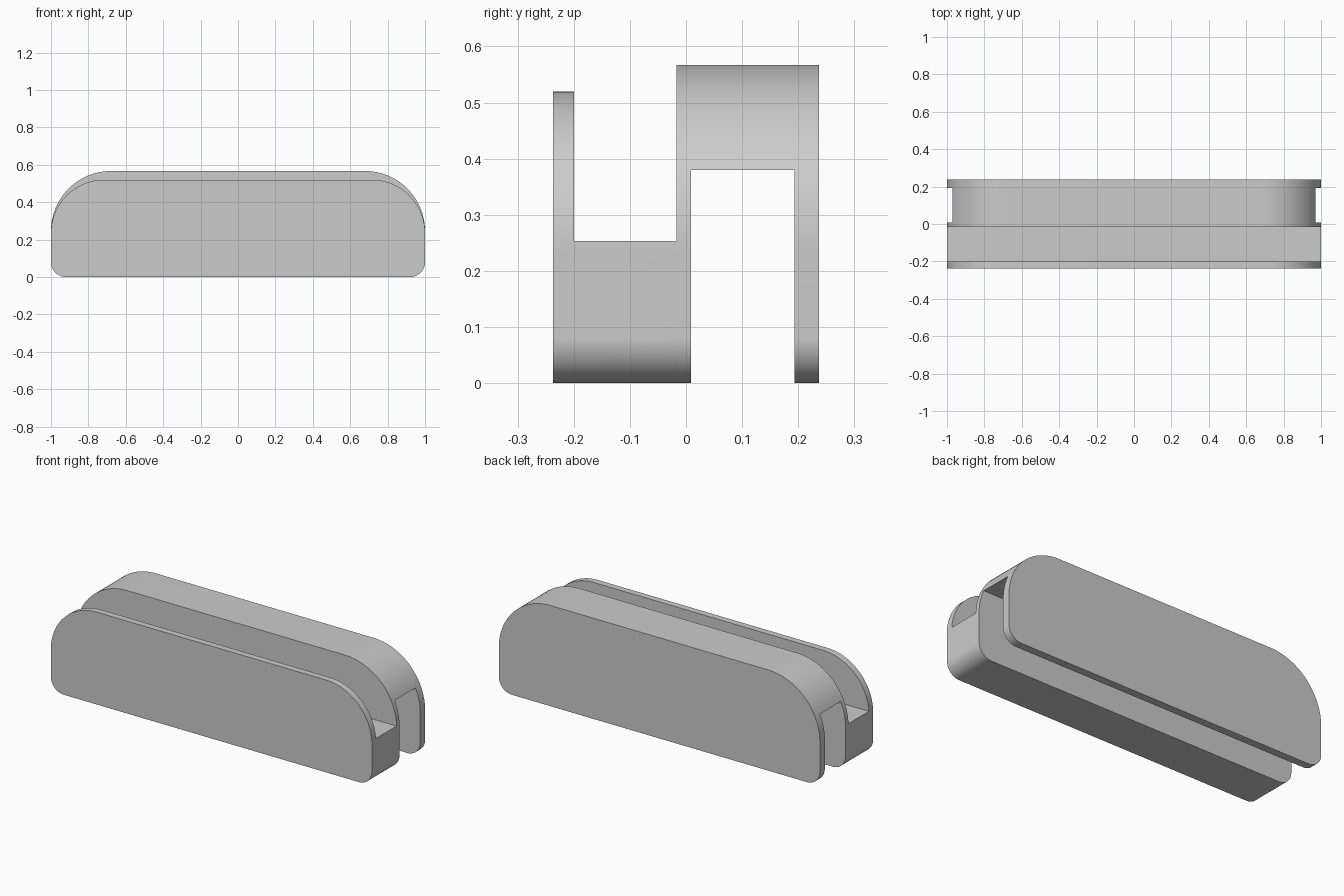
import bpy
import bmesh
from math import sin, cos, pi, radians

cube = bpy.data.objects.get("Cube")
if cube:
    bpy.data.objects.remove(cube, do_unlink=True)

grey = bpy.data.materials.new("plain grey")
grey.use_nodes = True
colour = (0.6, 0.6, 0.6, 1)
grey.diffuse_color = colour
grey.node_tree.nodes["Principled BSDF"].inputs["Base Color"].default_value = colour

HALF = 1.0          # half length
FOOT_RADIUS = 0.08  # rounding of the bottom corners
FRONT, BACK = -0.237, 0.237
WALL_FRONT, WALL_BACK = -0.017, 0.009


def prism(name, points, y0, y1):
    """Extrude an (x, z) outline from y0 to y1."""
    bm = bmesh.new()
    face = bm.faces.new([bm.verts.new((x, y0, z)) for x, z in points])
    ext = bmesh.ops.extrude_face_region(bm, geom=[face])
    moved = [v for v in ext["geom"] if isinstance(v, bmesh.types.BMVert)]
    bmesh.ops.translate(bm, verts=moved, vec=(0, y1 - y0, 0))
    bmesh.ops.recalc_face_normals(bm, faces=bm.faces)
    mesh = bpy.data.meshes.new(name)
    bm.to_mesh(mesh)
    bm.free()
    mesh.materials.append(grey)
    obj = bpy.data.objects.new(name, mesh)
    bpy.context.collection.objects.link(obj)
    return obj


def outline(height, radius, steps=24):
    """Long bar with large top roundings and small bottom ones."""
    pts = []
    corners = [(1, 0, radius, height - radius), (-1, 1, radius, height - radius),
               (-1, 2, FOOT_RADIUS, FOOT_RADIUS), (1, 3, FOOT_RADIUS, FOOT_RADIUS)]
    for side, quarter, r, cz in corners:
        for i in range(steps + 1):
            a = (quarter + i / steps) * pi / 2
            pts.append((side * (HALF - r) + r * cos(a), cz + r * sin(a)))
    return pts


def slot(name, y0, y1, z0, z1):
    w = HALF + 0.2
    obj = prism(name, [(-w, z0), (w, z0), (w, z1), (-w, z1)], y0, y1)
    obj.hide_render = True
    return obj


def combine(target, other, operation):
    mod = target.modifiers.new(operation.lower(), "BOOLEAN")
    mod.object, mod.operation, mod.solver = other, operation, "EXACT"
    bpy.context.view_layer.objects.active = target
    bpy.ops.object.modifier_apply(modifier=mod.name)
    bpy.data.objects.remove(other, do_unlink=True)


# Rear hook: inner wall, bridge and back plate
body = prism("clip_body", outline(0.567, 0.322), WALL_FRONT, BACK)
combine(body, slot("underside_slot", WALL_BACK, 0.193, -0.2, 0.38), "DIFFERENCE")

# Front tray: solid base block with a thin front plate
tray = prism("front_tray", outline(0.52, 0.285), FRONT, -0.005)
combine(tray, slot("top_slot", -0.2, WALL_FRONT, 0.253, 0.8), "DIFFERENCE")
combine(body, tray, "UNION")

# Smooth roundings, sharp edges
bpy.ops.object.select_all(action="DESELECT")
body.select_set(True)
bpy.context.view_layer.objects.active = body
bpy.ops.object.shade_smooth_by_angle(angle=radians(30))
